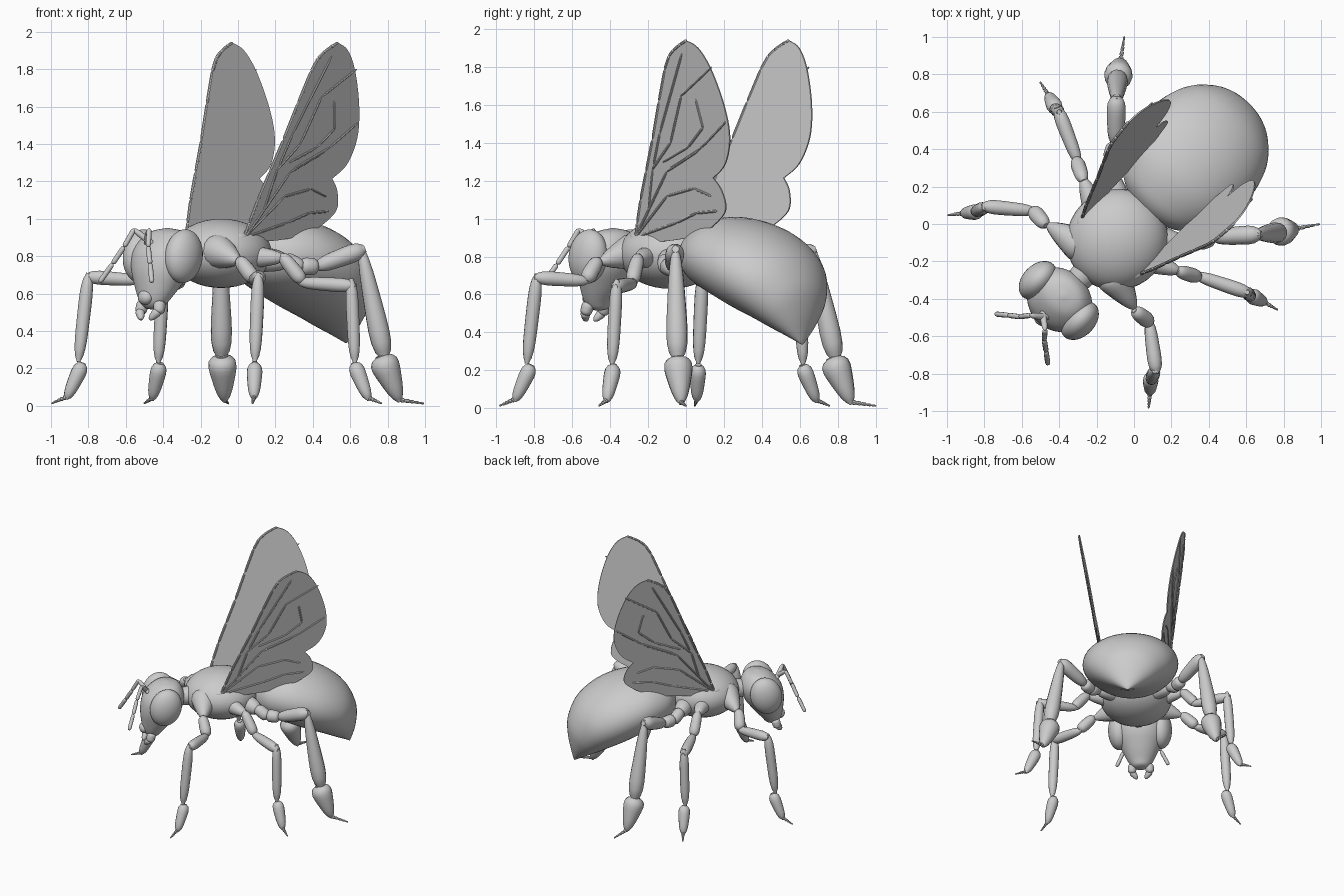
import bpy, bmesh, math
from mathutils import Vector as V, Matrix

if "Cube" in bpy.data.objects:
    bpy.data.objects.remove(bpy.data.objects["Cube"])

ANG = math.radians(46.2)               # body axis direction in plan
C, S = math.cos(ANG), math.sin(ANG)
O = V((-0.004, 0.006, 0))


def L(u, v, z):
    """Body frame (u back, v left, z up) to world."""
    return O + V((u * C + v * S, u * S - v * C, z))


def spline(pts, n):
    """Catmull-Rom through tuples."""
    out = []
    for i in range(len(pts) - 1):
        p = [pts[max(0, min(len(pts) - 1, i + k))] for k in (-1, 0, 1, 2)]
        for j in range(n):
            t = j / n
            out.append(tuple(0.5 * (2 * b + (c - a) * t + (2 * a - 5 * b + 4 * c - d) * t * t
                                    + (3 * b - a - 3 * c + d) * t ** 3) for a, b, c, d in zip(*p)))
    return out + [tuple(pts[-1])]


def loft(bm, rings, n=32):
    """Skin elliptical rings (centre, A, B), capping both ends."""
    rows = [[bm.verts.new(c + a * math.cos(2 * math.pi * k / n) + b * math.sin(2 * math.pi * k / n))
             for k in range(n)] for c, a, b in rings]
    for r, s in zip(rows, rows[1:]):
        for k in range(n):
            bm.faces.new((r[k], r[(k + 1) % n], s[(k + 1) % n], s[k]))
    bm.faces.new(rows[0])
    bm.faces.new(rows[-1])


def seg(bm, p0, p1, r0, r1, n=14, power=4):
    """Tapered limb segment with rounded ends."""
    p0, p1 = V(p0), V(p1)
    q = (p1 - p0).to_track_quat('Z', 'Y')
    a, b = q @ V((1, 0, 0)), q @ V((0, 1, 0))
    rings = []
    for i in range(13):
        t = 0.5 - 0.5 * math.cos(math.pi * i / 12)
        r = (r0 + (r1 - r0) * t) * max(0.12, 1 - abs(2 * t - 1) ** power) ** 0.5
        rings.append((p0.lerp(p1, t), a * r, b * r))
    loft(bm, rings, n)


def chain(bm, pts, r, n=8):
    for p, q in zip(pts, pts[1:]):
        seg(bm, p, q, r, r, n, 12)


def body(bm, table):
    """Rings given as (u0, z0, u1, z1, half width) across the body."""
    rings = []
    for u0, z0, u1, z1, w in spline(table, 5):
        p, q = L(u0, 0, z0), L(u1, 0, z1)
        rings.append(((p + q) / 2, (q - p) / 2, V((S, -C, 0)) * max(w, 0.004)))
    loft(bm, rings, 40)


def ball(bm, u, v, z, hu, hv, hz, pitch=0):
    m = (Matrix.Translation(L(u, v, z)) @ Matrix.Rotation(ANG, 4, 'Z')
         @ Matrix.Rotation(pitch, 4, 'Y') @ Matrix.Diagonal((hu, hv, hz, 1)))
    bmesh.ops.create_uvsphere(bm, u_segments=36, v_segments=20, radius=1, matrix=m)


def finish(name, bm, both=False):
    """Make the object, and its twin across the body's mid plane."""
    bmesh.ops.recalc_face_normals(bm, faces=bm.faces)
    for side in (("left_", "right_") if both else ("",)):
        if side == "right_":
            for v in bm.verts:
                x, y = v.co.x - O.x, v.co.y - O.y
                v.co.x = O.x + math.cos(2 * ANG) * x + math.sin(2 * ANG) * y
                v.co.y = O.y + math.sin(2 * ANG) * x - math.cos(2 * ANG) * y
            bmesh.ops.reverse_faces(bm, faces=bm.faces)
        me = bpy.data.meshes.new(side + name)
        bm.to_mesh(me)
        ob = bpy.data.objects.new(side + name, me)
        bpy.context.collection.objects.link(ob)
        bpy.ops.object.select_all(action='DESELECT')
        ob.select_set(True)
        bpy.context.view_layer.objects.active = ob
        bpy.ops.object.shade_smooth_by_angle(angle=math.radians(40))
    bm.free()


# Thorax with neck and waist
bm = bmesh.new()
ball(bm, -0.124, 0, 0.815, 0.275, 0.268, 0.185)
finish("thorax", bm)
bm = bmesh.new()
seg(bm, L(-0.5, 0, 0.8), L(-0.3, 0, 0.82), 0.06, 0.08)
seg(bm, L(0.06, 0, 0.81), L(0.22, 0, 0.81), 0.1, 0.12)
finish("neck_and_waist", bm)

# Abdomen
bm = bmesh.new()
body(bm, [(.085, .80, .085, .82, .01), (.10, .71, .10, .90, .13), (.18, .64, .18, .97, .25),
          (.33, .575, .36, 1.01, .335), (.48, .51, .60, .955, .355), (.60, .46, .79, .83, .31),
          (.70, .41, .88, .67, .22), (.78, .37, .885, .52, .12), (.84, .335, .85, .35, .01)])
finish("abdomen", bm)

# Head, eyes, mouth parts
bm = bmesh.new()
body(bm, [(-.55, .95, -.53, .95, .01), (-.63, .925, -.45, .925, .11), (-.71, .84, -.41, .84, .18),
          (-.735, .74, -.43, .74, .175), (-.73, .64, -.50, .64, .13), (-.715, .56, -.57, .56, .085),
          (-.69, .525, -.60, .525, .05), (-.66, .515, -.64, .515, .01)])
finish("head", bm)
bm = bmesh.new()
ball(bm, -0.575, 0.155, 0.80, 0.118, 0.083, 0.145, 0.25)
finish("eye", bm, True)
bm = bmesh.new()
ball(bm, -0.71, 0, 0.58, 0.035, 0.045, 0.04)
finish("mouth", bm)
bm = bmesh.new()
seg(bm, L(-.66, .06, .56), L(-.68, .07, .49), .035, .03)
seg(bm, L(-.68, .07, .51), L(-.71, .03, .46), .03, .014)
finish("mandible", bm, True)

# Antennae
bm = bmesh.new()
seg(bm, (-.49, -.46, .86), (-.475, -.57, .945), .018, .016)
chain(bm, [(-.475, -.565, .945), (-.48, -.62, .85), (-.47, -.68, .76), (-.46, -.75, .66)], .014, 10)
finish("antenna", bm, True)

# Legs: (start, end, start radius, end radius), then the beaded foot
legs = {
    "front_leg": ([((-.14, -.24, .84), (.01, -.46, .77), .12, .025),
                   ((.0, -.46, .79), (.09, -.53, .67), .038, .045),
                   ((.08, -.51, .67), (.12, -.80, .69), .032, .042),
                   ((.11, -.785, .71), (.09, -.84, .235), .038, .033),
                   ((.09, -.815, .23), (.085, -.905, .035), .048, .028)], (.078, -.985, .012)),
    "middle_leg": ([((.02, -.18, .80), (.25, -.255, .79), .075, .03),
                    ((.23, -.25, .81), (.35, -.285, .66), .036, .042),
                    ((.32, -.27, .66), (.63, -.375, .64), .032, .042),
                    ((.605, -.365, .68), (.625, -.39, .23), .036, .033),
                    ((.62, -.38, .23), (.70, -.42, .03), .05, .028)], (.77, -.46, .012)),
    "hind_leg": ([((.06, -.06, .79), (.27, -.11, .77), .08, .05),
                  ((.24, -.11, .79), (.35, -.10, .73), .045, .045),
                  ((.33, -.10, .745), (.43, -.07, .745), .05, .045),
                  ((.41, -.07, .74), (.68, -.055, .84), .042, .055),
                  ((.655, -.055, .86), (.785, -.045, .25), .03, .068),
                  ((.765, -.045, .27), (.865, -.025, .02), .095, .03)], (.995, .0, .012)),
}
for name, (parts, tip) in legs.items():
    bm = bmesh.new()
    for part in parts:
        seg(bm, *part)
    ankle = V(parts[-1][1]) + V((0, 0, .012))
    for i in range(5):
        seg(bm, ankle.lerp(V(tip), i / 5 - .03), ankle.lerp(V(tip), (i + 1) / 5),
            .011 - .0015 * i, .014 - .002 * i, 8)
    finish(name, bm, True)


# Wings: thin outlined sheets with raised veins
def W(u, z, off=0):
    return L(u, 0.215 + 0.17 * (z - 0.9) + off, z)


front = [(-.17, .90), (-.10, 1.10), (.04, 1.42), (.19, 1.79), (.27, 1.89), (.37, 1.94)]
back = [(.37, 1.94), (.45, 1.90), (.525, 1.79), (.59, 1.60), (.605, 1.43), (.55, 1.29), (.45, 1.215)]
lobe = [(.45, 1.215), (.50, 1.15), (.515, 1.05), (.43, .975), (.31, .92), (.14, .89), (-.03, .88), (-.17, .90)]
edge = spline(front, 5)[:-1] + spline(back, 5)[:-1] + spline(lobe, 5)[:-1]
bm = bmesh.new()
f = bm.faces.new([bm.verts.new(W(u, z, -.004)) for u, z in edge])
ext = bmesh.ops.extrude_face_region(bm, geom=[f])['geom']
for v in ext:
    if isinstance(v, bmesh.types.BMVert):
        v.co += V((S, -C, 0)) * 0.008
bmesh.ops.triangulate(bm, faces=[g for g in bm.faces if len(g.verts) > 4])
finish("wing", bm, True)

veins = [
    [(-.17, .9), (-.05, 1.04), (.015, 1.26), (.17, 1.4), (.29, 1.65), (.535, 1.80)],
    [(.03, 1.29), (.10, 1.45), (.33, 1.87)],
    [(.10, 1.3), (.30, 1.38), (.42, 1.48), (.39, 1.63)],
    [(-.15, .92), (.12, 1.25), (.37, 1.36)],
    [(-.17, .9), (.10, 1.12), (.30, 1.16), (.42, 1.12)],
    [(-.17, .9), (.15, .98), (.30, 1.03), (.45, 1.04)],
    [(.15, 1.27), (.40, 1.38), (.59, 1.51)],
]
bm = bmesh.new()
for vein in veins:
    chain(bm, [W(u, z, .004) for u, z in vein], .007)
chain(bm, [W(u, z) for u, z in spline(front, 2)], .009)
finish("wing_veins", bm, True)
bm = bmesh.new()
ball(bm, -.17, .20, .90, .05, .03, .025)
finish("wing_root", bm, True)
